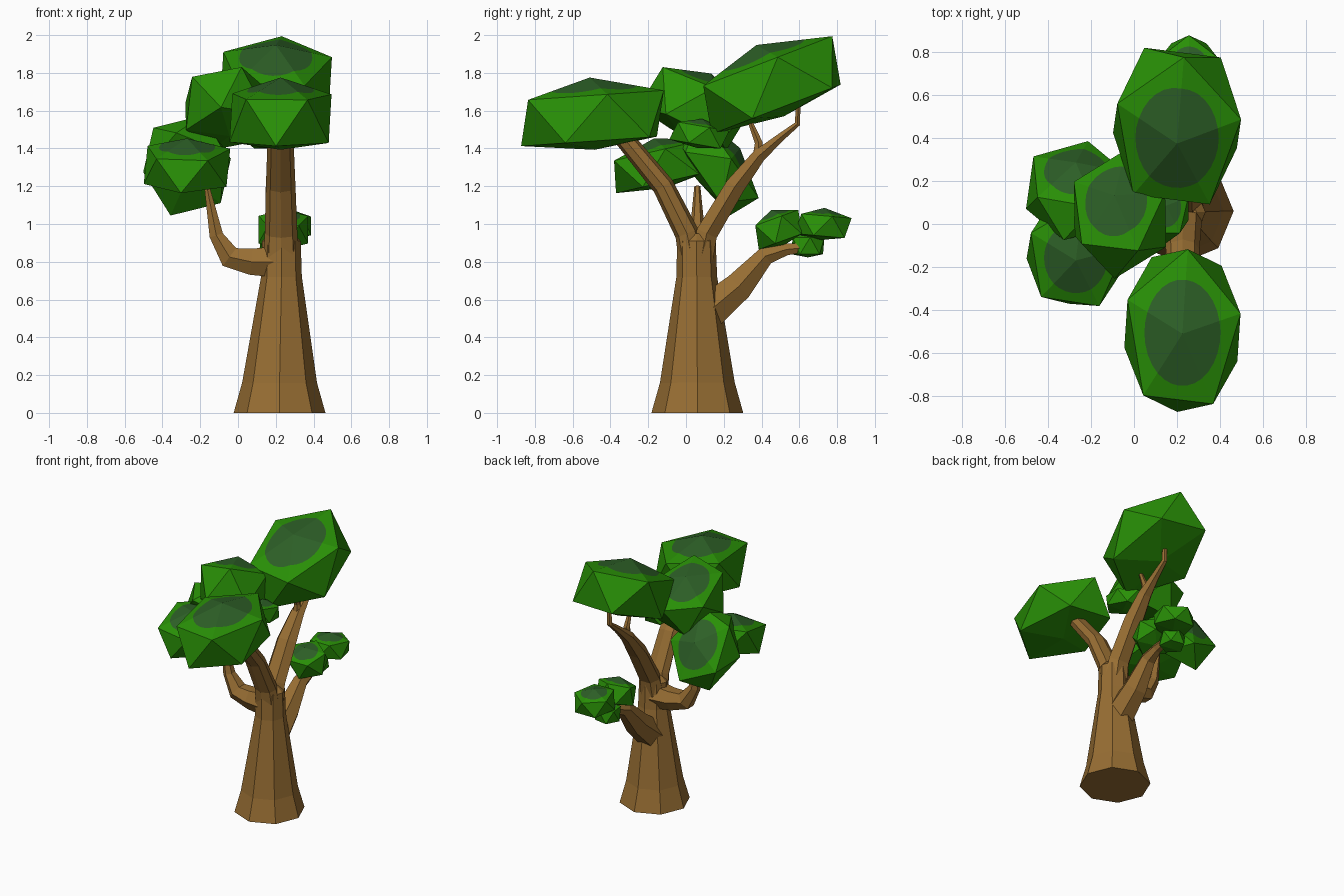
import bpy, bmesh, math
from mathutils import Vector, Matrix

if "Cube" in bpy.data.objects:
    bpy.data.objects.remove(bpy.data.objects["Cube"])


def material(name, rgb):
    m = bpy.data.materials.new(name)
    m.diffuse_color = (*rgb, 1)
    m.use_nodes = True
    m.node_tree.nodes["Principled BSDF"].inputs["Base Color"].default_value = m.diffuse_color
    return m


BARK = material("bark brown", (0.31, 0.155, 0.033))
LEAF = material("leaf green", (0.022, 0.28, 0.002))
CAP = material("shaded leaf green", (0.026, 0.115, 0.02))


def finish(bm, name, mats):
    bmesh.ops.recalc_face_normals(bm, faces=bm.faces[:])
    mesh = bpy.data.meshes.new(name)
    bm.to_mesh(mesh)
    bm.free()
    for m in mats:
        mesh.materials.append(m)
    ob = bpy.data.objects.new(name, mesh)
    bpy.context.collection.objects.link(ob)
    return ob


def limb(name, path, side, sides=6, wide=1.0):
    """Tapered tube; path is (x, y, z, radius), side is the axis square to the path."""
    bm = bmesh.new()
    pts = [Vector(p[:3]) for p in path]
    u = Vector(side)
    rings = []
    for i, p in enumerate(pts):
        t = (pts[min(i + 1, len(pts) - 1)] - pts[max(i - 1, 0)]).normalized()
        v = t.cross(u).normalized()
        r = path[i][3]
        rings.append([bm.verts.new(p + r * (wide * math.cos(a) * u + math.sin(a) * v))
                      for a in (2 * math.pi * k / sides for k in range(sides))])
    for a, b in zip(rings, rings[1:]):
        for k in range(sides):
            j = (k + 1) % sides
            bm.faces.new((a[k], a[j], b[j], b[k]))
    bm.faces.new(rings[0])
    bm.faces.new(rings[-1])
    return finish(bm, name, [BARK])


def leaf_clump(name, centre, radii, tilt=0, turn=90, roll=0):
    """Squashed icosahedron with a round dark patch cut into its top five faces."""
    bm = bmesh.new()
    top_z, low_z, ring_z, ring_r, patch_r, steps = 0.8, -0.62, 0.447, 0.894, 0.57, 6
    fifth = 2 * math.pi / 5
    start = math.radians(turn)

    def polar(r, a, z):
        return bm.verts.new((r * math.cos(a), r * math.sin(a), z))
    top, low = bm.verts.new((0, 0, top_z)), bm.verts.new((0, 0, low_z))
    upper = [polar(ring_r, start + k * fifth, ring_z) for k in range(5)]
    lower = [polar(ring_r, start + (k + 0.5) * fifth, -ring_z) for k in range(5)]
    arc = []
    for i in range(5 * steps):
        d = (i % steps) / steps * fifth - fifth / 2
        f = patch_r * math.cos(d) / (ring_r * math.cos(fifth / 2))
        arc.append(polar(patch_r, start + i * fifth / steps, top_z + (ring_z - top_z) * f))
    for k in range(5):
        j = (k + 1) % 5
        part = [arc[(k * steps + s) % len(arc)] for s in range(steps + 1)]
        bm.faces.new([top] + part).material_index = 1
        bm.faces.new([upper[k], upper[j]] + part[::-1])
        bm.faces.new((upper[k], lower[k], upper[j]))
        bm.faces.new((lower[k], lower[j], upper[j]))
        bm.faces.new((lower[k], low, lower[j]))
    bm.transform(Matrix.Translation(centre)
                 @ Matrix.Rotation(math.radians(roll), 4, 'Y')
                 @ Matrix.Rotation(math.radians(tilt), 4, 'X')
                 @ Matrix.Diagonal((*radii, 1)))
    return finish(bm, name, [LEAF, CAP])


# Trunk and branches
X, Y = (1, 0, 0), (0, 1, 0)
limb("trunk", [(.22, .06, 0, .243), (.22, .06, .16, .198), (.23, .057, .72, .108),
               (.23, .055, .91, .102), (.23, .055, .95, .06)], X, 8)
limb("front_branch", [(.228, .03, .82, .07), (.228, .005, .95, .064), (.226, -.12, 1.2, .058),
                      (.225, -.35, 1.48, .05)], X, 8, 1.35)
limb("back_branch", [(.228, .08, .82, .074), (.228, .11, .95, .066), (.225, .26, 1.2, .06),
                     (.225, .385, 1.36, .042), (.225, .49, 1.45, .026), (.225, .59, 1.53, .017),
                     (.225, .595, 1.66, .014)], X, 6, 1.3)
limb("back_twig", [(.225, .38, 1.34, .035), (.225, .385, 1.43, .024), (.225, .34, 1.54, .014)], X)
limb("left_branch", [(.2, .06, .8, .095), (.07, .06, .80, .08), (-.045, .06, .825, .068),
                     (-.115, .06, .94, .042), (-.165, .06, 1.2, .016)], Y)
limb("low_back_branch", [(.22, .1, .52, .11), (.22, .28, .67, .088), (.225, .42, .83, .056),
                         (.235, .53, .865, .036), (.25, .68, .88, .022)], X)

# Foliage
leaf_clump("front_foliage", (.225, -.495, 1.56), (.31, .435, .27), 4, 85)
leaf_clump("back_foliage", (.2, .455, 1.735), (.34, .44, .285), 21, 84)
leaf_clump("middle_foliage", (-.065, .045, 1.61), (.255, .31, .26), -25, 84, -8)
leaf_clump("left_front_foliage", (-.27, -.135, 1.305), (.26, .295, .19), 13, 82)
leaf_clump("left_back_foliage", (-.27, .155, 1.31), (.26, .315, .2), -55, 76)
leaf_clump("inner_foliage", (.15, .07, 1.47), (.12, .17, .11), -10)
leaf_clump("low_back_foliage_a", (.24, .49, .97), (.155, .15, .14), 20)
leaf_clump("low_back_foliage_b", (.255, .725, .99), (.155, .165, .12), -5)
leaf_clump("low_back_foliage_c", (.2, .645, .885), (.1, .1, .1), 0, 80)
